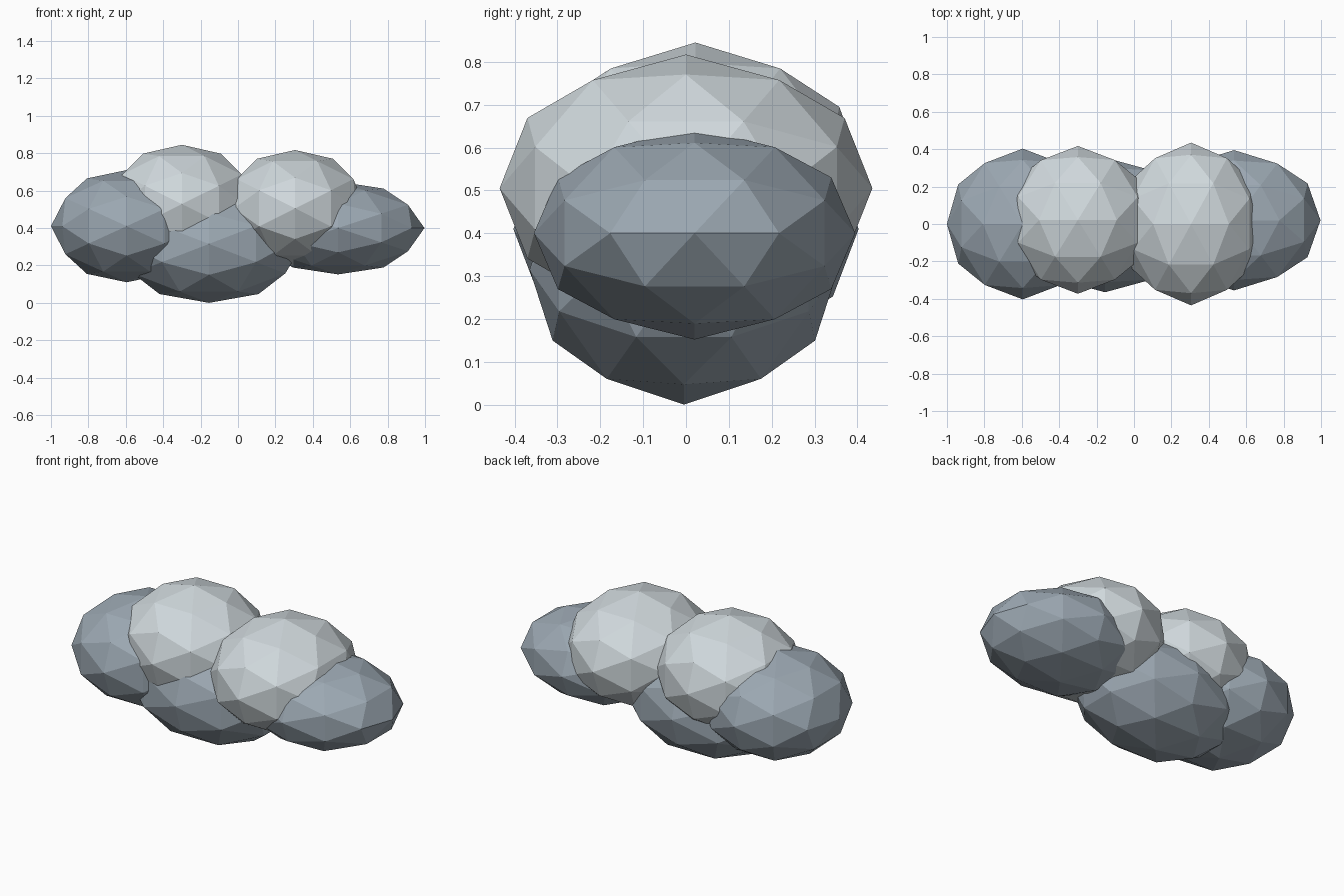
import bpy, bmesh, math
from mathutils import Matrix, Vector

if "Cube" in bpy.data.objects:
    bpy.data.objects.remove(bpy.data.objects["Cube"])


def material(name, rgb):
    m = bpy.data.materials.new(name)
    m.diffuse_color = (*rgb, 1.0)
    m.use_nodes = True
    m.node_tree.nodes["Principled BSDF"].inputs["Base Color"].default_value = m.diffuse_color
    return m


light = material("pale grey", (0.63, 0.69, 0.72))
dark = material("blue grey", (0.33, 0.39, 0.445))

# Turns the icosphere so that an edge midpoint sits on every axis
ALIGN = Matrix.Rotation(-math.atan2(0.5257, 0.8507), 4, 'Y')


def puff(name, centre, radii, mat):
    """Faceted ellipsoid lobe of the cloud."""
    bm = bmesh.new()
    bmesh.ops.create_icosphere(bm, subdivisions=2, radius=1.0)
    place = Matrix.Translation(Vector(centre)) @ Matrix.Diagonal((*radii, 1.0))
    bmesh.ops.transform(bm, matrix=place @ ALIGN, verts=bm.verts)
    mesh = bpy.data.meshes.new(name)
    bm.to_mesh(mesh)
    bm.free()
    mesh.materials.append(mat)
    obj = bpy.data.objects.new(name, mesh)
    bpy.context.collection.objects.link(obj)
    return obj


# Pale upper lobes
puff("upper_left_puff", (-0.30, 0.022, 0.528), (0.395, 0.395, 0.317), light)
puff("upper_right_puff", (0.305, 0.0, 0.505), (0.385, 0.435, 0.312), light)

# Darker lower and side lobes
puff("left_puff", (-0.595, 0.0, 0.41), (0.405, 0.403, 0.30), dark)
puff("right_puff", (0.535, 0.02, 0.40), (0.462, 0.375, 0.248), dark)
puff("bottom_puff", (-0.155, -0.005, 0.315), (0.504, 0.36, 0.315), dark)
